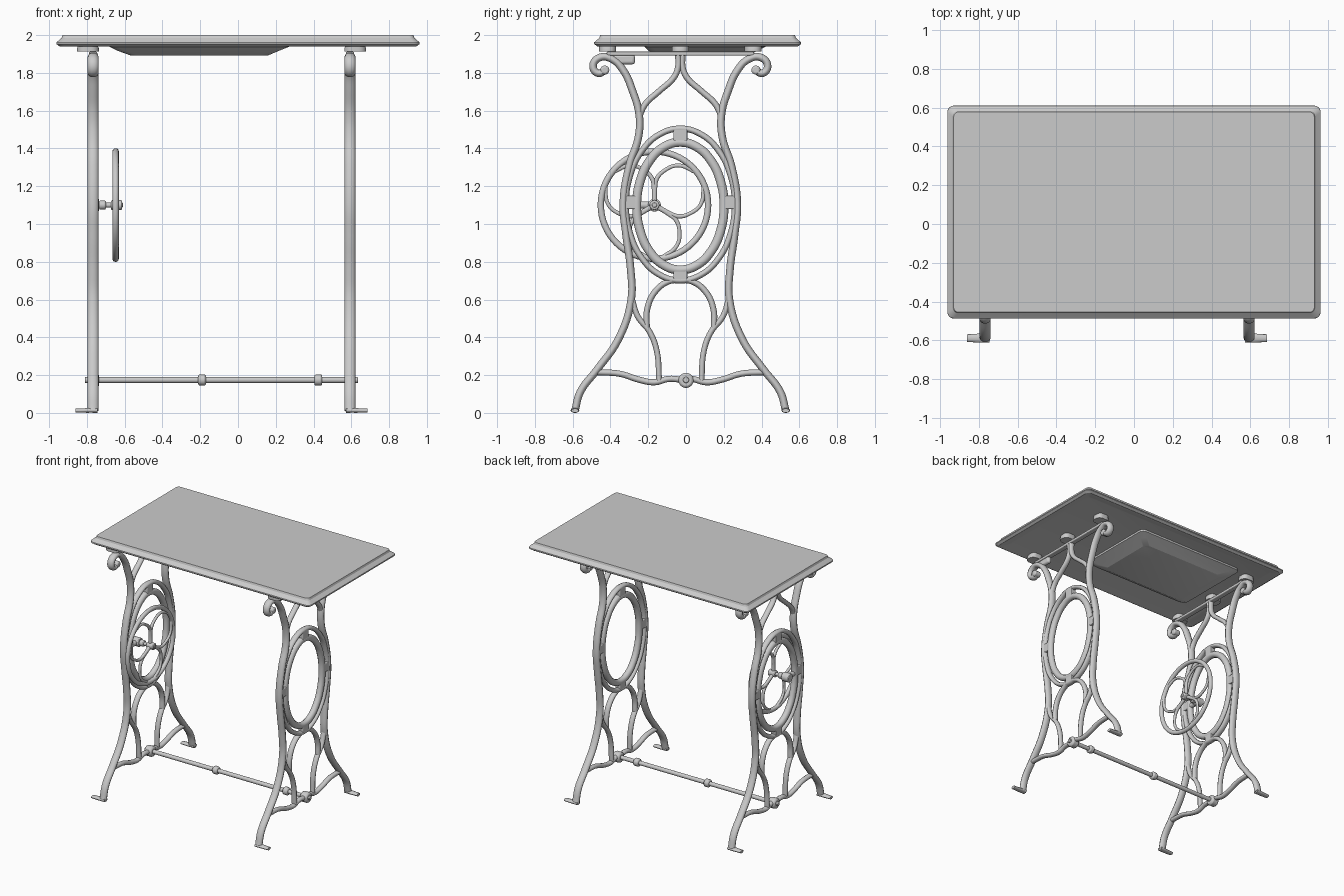
import bpy, bmesh, math
from mathutils import Vector

if "Cube" in bpy.data.objects:
    bpy.data.objects.remove(bpy.data.objects["Cube"])

CY = -0.03  # mirror line of the side frames


def smooth(ob, angle=40):
    bpy.ops.object.select_all(action='DESELECT')
    bpy.context.view_layer.objects.active = ob
    ob.select_set(True)
    bpy.ops.object.shade_smooth_by_angle(angle=math.radians(angle))
    return ob


def tube(name, pts, r, scale=(1, 1, 1), loc=(0, 0, 0), cyclic=False, radii=None):
    cu = bpy.data.curves.new(name, 'CURVE')
    cu.dimensions = '3D'
    cu.bevel_depth, cu.bevel_resolution, cu.resolution_u = r, 3, 6
    cu.use_fill_caps = True
    sp = cu.splines.new('BEZIER')
    sp.bezier_points.add(len(pts) - 1)
    for i, (b, p) in enumerate(zip(sp.bezier_points, pts)):
        b.co = [c / s for c, s in zip(p, scale)]
        b.radius = radii[i] if radii else 1
    for b in sp.bezier_points:
        b.handle_left_type = b.handle_right_type = 'AUTO'
    sp.use_cyclic_u = cyclic
    ob = bpy.data.objects.new(name, cu)
    bpy.context.collection.objects.link(ob)
    ob.scale, ob.location = scale, loc
    bpy.ops.object.select_all(action='DESELECT')
    bpy.context.view_layer.objects.active = ob
    ob.select_set(True)
    bpy.ops.object.convert(target='MESH')
    return smooth(bpy.context.view_layer.objects.active, 50)


def loft(name, sections):
    # stacked rounded rectangles: (x0, x1, y0, y1, z, corner radius)
    bm = bmesh.new()
    rings = []
    for x0, x1, y0, y1, z, r in sections:
        ring = []
        for k, (cx, cy) in enumerate(((x1 - r, y1 - r), (x0 + r, y1 - r), (x0 + r, y0 + r), (x1 - r, y0 + r))):
            for j in range(6):
                a = math.pi / 2 * (k + j / 5)
                ring.append(bm.verts.new((cx + r * math.cos(a), cy + r * math.sin(a), z)))
        rings.append(ring)
    for a, b in zip(rings, rings[1:]):
        for i in range(len(a)):
            j = (i + 1) % len(a)
            bm.faces.new((a[i], a[j], b[j], b[i]))
    bm.faces.new(rings[0][::-1])
    bm.faces.new(rings[-1])
    bmesh.ops.recalc_face_normals(bm, faces=bm.faces)
    me = bpy.data.meshes.new(name)
    bm.to_mesh(me)
    bm.free()
    ob = bpy.data.objects.new(name, me)
    bpy.context.collection.objects.link(ob)
    return smooth(ob, 20)


def rod(name, x0, x1, y, z, r, bevel=0.006):
    bpy.ops.mesh.primitive_cylinder_add(vertices=24, radius=r, depth=abs(x1 - x0),
                                        location=((x0 + x1) / 2, y, z), rotation=(0, math.pi / 2, 0))
    ob = bpy.context.object
    ob.name = name
    m = ob.modifiers.new('round', 'BEVEL')
    m.width, m.segments, m.limit_method = bevel, 2, 'ANGLE'
    return smooth(ob)


def box(name, lo, hi, r=0.006):
    bpy.ops.mesh.primitive_cube_add(size=1, location=[(a + b) / 2 for a, b in zip(lo, hi)])
    ob = bpy.context.object
    ob.name = name
    ob.scale = [abs(b - a) for a, b in zip(lo, hi)]
    bpy.ops.object.transform_apply(location=False, rotation=False, scale=True)
    m = ob.modifiers.new('round', 'BEVEL')
    m.width, m.segments = r, 3
    return smooth(ob)


def oval(a, b, z, n=16):
    return [(0, CY + a * math.cos(t * 2 * math.pi / n), z + b * math.sin(t * 2 * math.pi / n)) for t in range(n)]


# Table top with moulded edge and shallow underside recess
loft('table_top', [(-.962 + i, .962 - i, -.487 + i, .61 - i, z, max(.012, .035 - i * .3)) for z, i in
                   ((1.953, .08), (1.94, .04), (1.94, .018), (1.953, 0), (1.962, .001), (1.985, .028), (2.0, .033))])
# Shallow pan hanging below the top
loft('under_pan', [(-.68, .27, -.22, .42, 1.955, .04), (-.68, .27, -.22, .42, 1.938, .04),
                   (-.64, .22, -.20, .38, 1.918, .04), (-.57, .16, -.15, .33, 1.893, .04)])

# In-plane outlines of one half of a side frame: (offset from mirror line, z)
LEG = [(.398, 1.815), (.435, 1.798), (.462, 1.838), (.425, 1.882), (.36, 1.872), (.30, 1.81), (.255, 1.71),
       (.218, 1.58), (.222, 1.46), (.27, 1.31), (.302, 1.11), (.287, .94), (.263, .76), (.26, .6),
       (.33, .386), (.44, .23), (.53, .11), (.558, .012)]
UPPER = [(.218, 1.57), (.185, 1.635), (.11, 1.705), (.035, 1.775), (.012, 1.83), (.012, 1.90)]
STRUT = [(.258, .61), (.225, .51), (.163, .43), (.125, .33), (.112, .17)]
ARCH = [(.178, .45), (.175, .55), (.135, .64), (.065, .695), (0, .705)]
FOOT_RAIL = [(.44, .215), (.32, .207), (.216, .175), (.137, .162), (.06, .18), (-.01, .175)]

for side, cx, out in (('left', -.767, -1), ('right', .593, 1)):
    for s in (-1, 1):
        end = side + ('_front_' if s < 0 else '_back_')
        for part, prof, r, depth in (('leg', LEG, .021, 1.38), ('upper_branch', UPPER, .017, 1.3),
                                     ('strut', STRUT, .016, 1.3), ('lower_arch', ARCH, .017, 1.3),
                                     ('foot_rail', FOOT_RAIL, .017, 1.2)):
            tube(end + part, [(0, CY + s * v, z) for v, z in prof], r, (depth, 1, 1), (cx, 0, 0))
        # scroll tip and foot
        rod(end + 'scroll_tip', cx - .029, cx + .029, CY + s * .4, 1.815, .024, .01)
        tube(end + 'foot', [(-out * .022, 0, .013), (out * .03, 0, .013), (out * .065, 0, .012), (out * .092, 0, .012)],
             .013, (1, 1.8, 1), (cx, CY + s * .558, 0), radii=[1, 1, .9, .85])
    # Oval rings with four lugs
    tube(side + '_outer_ring', oval(.288, .402, 1.103), .017, (1.4, 1, 1), (cx, 0, 0), True)
    tube(side + '_inner_ring', oval(.231, .338, 1.095), .025, loc=(cx, 0, 0), cyclic=True)
    for s in (-1, 1):
        box(side + '_side_lug', (cx - .022, CY + s * .225, 1.08), (cx + .022, CY + s * .30, 1.15))
        box(side + '_end_lug', (cx - .022, CY - .037, 1.1 + s * .335), (cx + .022, CY + .037, 1.1 + s * .405))
    # Top rail and fixing pads reaching outwards
    box(side + '_top_rail', (cx - .022, CY - .39, 1.892), (cx + .022, CY + .39, 1.912))
    for v in (-.385, 0, .385):
        x0, x1 = sorted((cx - out * .03, cx + out * .085))
        loft(side + '_pad', [(x0, x1, CY + v - .045, CY + v + .045, 1.912, .04),
                             (x0, x1, CY + v - .045, CY + v + .045, 1.93, .04),
                             (x0 + .01, x1 - .01, CY + v - .045, CY + v + .045, 1.956, .03)])
    # Boss where the stretcher meets the frame
    rod(side + '_boss', cx - .03, cx + .03, 0, .172, .04, .012)

# Small catch block on the right frame
box('catch_block', (.575, -.39, 1.845), (.61, -.27, 1.898), .015)

# Stretcher rod with collars
rod('stretcher', -.81, .635, 0, .174, .016, .004)
for x in (-.19, .425):
    rod('stretcher_collar', x - .021, x + .021, 0, .174, .03, .01)

# Flywheel: rim, hub, axle and three forked spokes
WX, WY, WZ = -.648, -.167, 1.1
bpy.ops.mesh.primitive_torus_add(major_radius=.284, minor_radius=.017, major_segments=64, minor_segments=12,
                                 location=(WX, WY, WZ), rotation=(0, math.pi / 2, 0))
bpy.context.object.name = 'wheel_rim'
smooth(bpy.context.object, 60)
rod('axle', -.79, -.61, WY, WZ, .013, .003)
rod('axle_boss', -.795, -.735, WY, WZ, .034)
rod('axle_collar', -.735, -.70, WY, WZ, .024)
rod('wheel_hub', -.672, -.613, WY, WZ, .026)
# bracket carrying the axle from the oval ring
tube('axle_bracket', [(0, CY - .23, 1.1), (0, WY, 1.1)], .02, loc=(-.765, 0, 0))
for k in range(3):
    base = math.radians(90 + 120 * k)
    for s in (-1, 1):
        path = []
        for r, d in ((.01, 0), (.09, 2), (.14, 5), (.19, 16), (.245, 31), (.282, 52)):
            a = base + s * math.radians(d)
            path.append((0, r * math.cos(a), r * math.sin(a)))
        tube('wheel_spoke', path, .012, loc=(WX, WY, WZ), radii=[1.2, 1, 1, .9, .9, 1])
